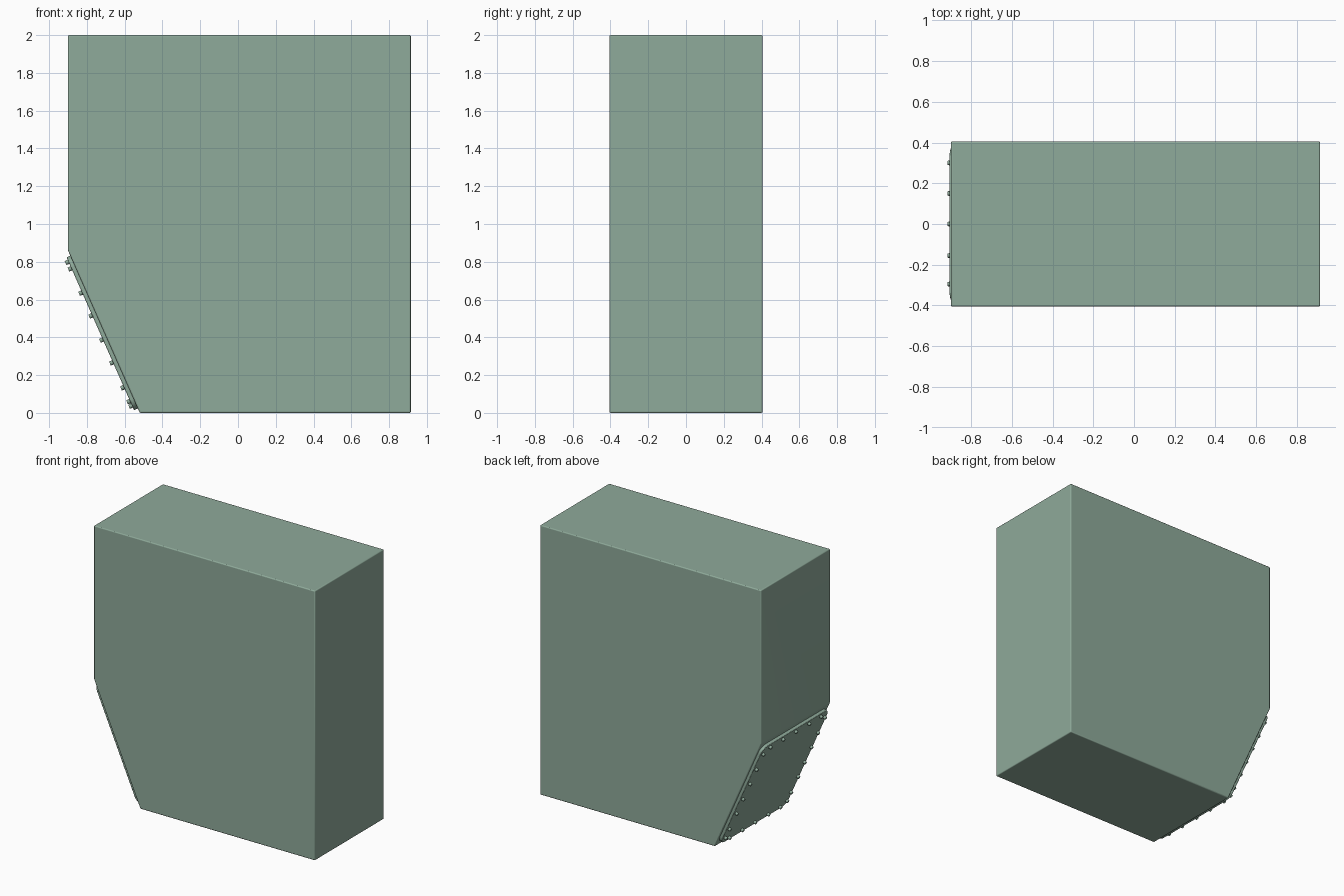
import bpy, bmesh, math
from mathutils import Matrix, Vector

if "Cube" in bpy.data.objects:
    bpy.data.objects.remove(bpy.data.objects["Cube"])

mat = bpy.data.materials.new("sage green")
mat.diffuse_color = (0.275, 0.405, 0.325, 1)
mat.use_nodes = True
mat.node_tree.nodes["Principled BSDF"].inputs["Base Color"].default_value = mat.diffuse_color

# Frame of the slanted face: u down the slope, y across, n outward
TOP = Vector((-0.9, 0, 0.86))
u = (Vector((-0.52, 0, 0)) - TOP).normalized()
n = Vector((u.z, 0, -u.x))
SLOPE = Matrix(((u.x, 0, n.x, TOP.x), (0, 1, 0, 0), (u.z, 0, n.z, TOP.z), (0, 0, 0, 1)))


def prism(name, pts, vec, bevel, segs, matrix=None):
    """Extrude a closed outline along a vector and round its edges."""
    bm = bmesh.new()
    f = bm.faces.new([bm.verts.new(p) for p in pts])
    r = bmesh.ops.extrude_face_region(bm, geom=[f])
    bmesh.ops.translate(bm, vec=vec, verts=[v for v in r["geom"] if isinstance(v, bmesh.types.BMVert)])
    if matrix:
        bm.transform(matrix)
    ob = finish(name, bm)
    m = ob.modifiers.new("bevel", "BEVEL")
    m.width, m.segments, m.limit_method = bevel, segs, "ANGLE"
    m.angle_limit = math.radians(20)
    return ob


def finish(name, bm):
    bmesh.ops.recalc_face_normals(bm, faces=bm.faces)
    me = bpy.data.meshes.new(name)
    bm.to_mesh(me)
    bm.free()
    me.materials.append(mat)
    ob = bpy.data.objects.new(name, me)
    bpy.context.collection.objects.link(ob)
    bpy.ops.object.select_all(action="DESELECT")
    ob.select_set(True)
    bpy.context.view_layer.objects.active = ob
    bpy.ops.object.shade_smooth_by_angle(angle=math.radians(35))
    return ob


def rounded(s0, s1, w, r, z=0.0, steps=8):
    """Rounded rectangle on the slope."""
    pts = []
    for cx, cy, a0 in ((s1 - r, w - r, 0), (s0 + r, w - r, 90), (s0 + r, r - w, 180), (s1 - r, r - w, 270)):
        for i in range(steps + 1):
            a = math.radians(a0 + 90 * i / steps)
            pts.append((cx + r * math.cos(a), cy + r * math.sin(a), z))
    return pts


# Tank body with the cut lower corner
outline = [(-0.9, 0.86), (-0.9, 2), (0.915, 2), (0.915, 0), (-0.52, 0)]
prism("tank_body", [(x, -0.405, z) for x, z in outline], (0, 0.81, 0), 0.007, 3)

# Cover plate on the slanted face
prism("cover_plate", rounded(0.03, 0.915, 0.392, 0.06, -0.005), (0, 0, 0.027), 0.004, 2, SLOPE)

# Ring of bolts around the plate
spots = [(s, y) for s in (0.056, 0.888) for y in (-0.295, -0.155, 0, 0.15, 0.3)]
spots += [(s, y) for y in (-0.36, 0.36) for s in (0.094, 0.234, 0.366, 0.506, 0.638, 0.782, 0.862)]
bm = bmesh.new()
for s, y in spots:
    bmesh.ops.create_cone(bm, cap_ends=True, segments=12, radius1=0.013, radius2=0.011, depth=0.025,
                          matrix=SLOPE @ Matrix.Translation((s, y, 0.0265)))
finish("cover_bolts", bm)
